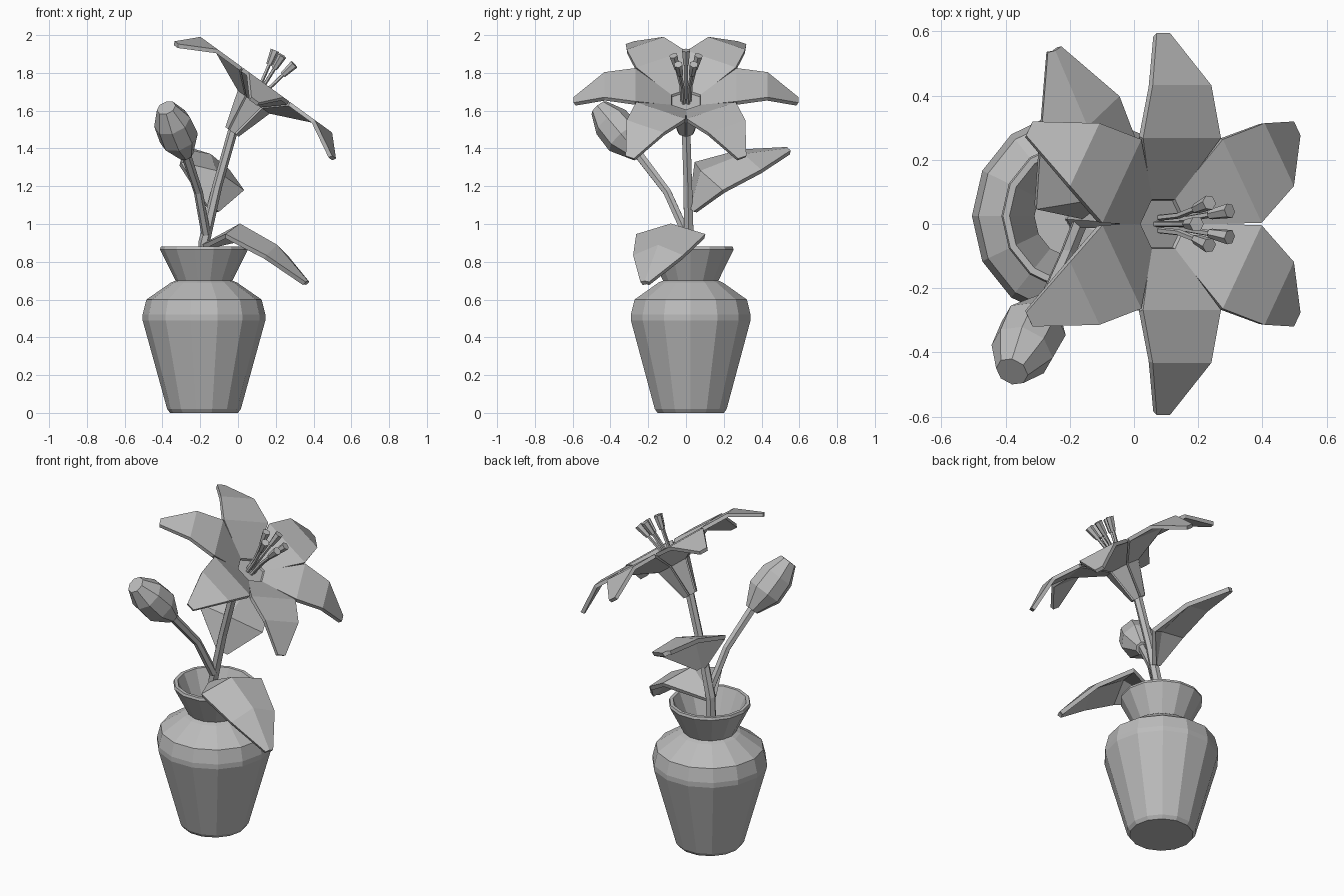
import bpy, bmesh
from math import sin, cos, pi, radians
from mathutils import Vector

cube = bpy.data.objects.get("Cube")
if cube:
    bpy.data.objects.remove(cube, do_unlink=True)

grey = bpy.data.materials.new("plain grey")
grey.use_nodes = True
shade = (0.5, 0.5, 0.5, 1)
grey.diffuse_color = shade
grey.node_tree.nodes["Principled BSDF"].inputs["Base Color"].default_value = shade


def finish(name, bm, thickness=0):
    bmesh.ops.recalc_face_normals(bm, faces=bm.faces)
    mesh = bpy.data.meshes.new(name)
    bm.to_mesh(mesh)
    bm.free()
    mesh.materials.append(grey)
    obj = bpy.data.objects.new(name, mesh)
    bpy.context.collection.objects.link(obj)
    if thickness:
        mod = obj.modifiers.new("thickness", "SOLIDIFY")
        mod.thickness = thickness
        mod.offset = 0
    return obj


def tube(name, path, radii, sides, axis=None):
    """Closed stack of rings, all square to one axis."""
    path = [Vector(p) for p in path]
    axis = Vector(axis or path[-1] - path[0]).normalized()
    side = Vector((1, 0, 0))
    side = (side - axis * side.dot(axis)).normalized()
    up = axis.cross(side)
    bm = bmesh.new()
    rings = []
    for p, r in zip(path, radii):
        turn = [2 * pi * i / sides for i in range(sides)]
        rings.append([bm.verts.new(p + r * (side * cos(a) + up * sin(a))) for a in turn])
    for low, high in zip(rings, rings[1:]):
        for i in range(sides):
            j = (i + 1) % sides
            bm.faces.new((low[i], low[j], high[j], high[i]))
    bm.faces.new(rings[0])
    bm.faces.new(rings[-1])
    return finish(name, bm)


def sheet(name, rows, thickness):
    """Strip of quads through rows of points, thickened."""
    bm = bmesh.new()
    grid = [[bm.verts.new(p) for p in row] for row in rows]
    for a, b in zip(grid, grid[1:]):
        for i in range(len(a) - 1):
            bm.faces.new((a[i], a[i + 1], b[i + 1], b[i]))
    return finish(name, bm, thickness)


# Vase: outer wall, lip, inner wall down to the neck floor
profile = [(0.18, 0), (0.195, 0.02), (0.325, 0.49), (0.325, 0.52), (0.305, 0.6),
           (0.175, 0.69), (0.15, 0.7), (0.233, 0.865), (0.228, 0.88),
           (0.208, 0.88), (0.13, 0.7), (0.17, 0.6)]
tube("vase", [(-0.18, 0.025, z) for r, z in profile], [r for r, z in profile],
     14, (0, 0, 1))

# Stems
tube("main_stem", [(-0.185, 0.015, 0.6), (-0.18, 0.015, 0.9), (-0.11, 0.01, 1.2),
                   (-0.025, 0, 1.5)], [0.03, 0.03, 0.026, 0.026], 6)
tube("bud_stem", [(-0.17, 0, 0.95), (-0.21, -0.1, 1.17), (-0.28, -0.26, 1.38)],
     [0.025, 0.024, 0.027], 6)

# Closed bud
base, tip = Vector((-0.275, -0.25, 1.365)), Vector((-0.38, -0.46, 1.615))
tube("bud", [base.lerp(tip, t) for t in (0, 0.36, 0.7, 1)],
     [0.04, 0.105, 0.1, 0.052], 8)

# Leaves: ridge points, with sides dropping away from the ridge
WIDTHS = (0.03, 0.195, 0.14, 0.022)
DROPS = (0.01, 0.055, 0.055, 0.005)


def leaf(name, ridge, side, normal):
    side, normal = Vector(side).normalized(), Vector(normal).normalized()
    rows = []
    for p, w, d in zip(ridge, WIDTHS, DROPS):
        p = Vector(p)
        rows.append([p - side * w - normal * d, p, p + side * w - normal * d])
    sheet(name, rows, 0.025)


leaf("front_leaf", [(-0.17, 0, 0.89), (0.01, -0.08, 0.99), (0.2, -0.145, 0.88),
                    (0.36, -0.215, 0.69)], (0.39, 0.92, 0), (0, 0, 1))
leaf("back_leaf", [(-0.13, 0.03, 1.08), (-0.12, 0.085, 1.275), (-0.15, 0.305, 1.36),
                   (-0.25, 0.54, 1.39)], (0.86, 0.38, -0.38), (0.37, -0.7, 0.5))

# Flower frame, leaning towards +x
TILT = radians(36)
CENTRE = Vector((-0.03, 0, 1.49))
ACROSS = Vector((cos(TILT), 0, -sin(TILT)))
AXIS = Vector((sin(TILT), 0, cos(TILT)))
BACK = Vector((0, 1, 0))


def flower_point(angle, r, height, offset=0):
    out = ACROSS * cos(angle) + BACK * sin(angle)
    along = BACK * cos(angle) - ACROSS * sin(angle)
    return CENTRE + out * r + along * offset + AXIS * height


# Six petals: radius, height, half width
petal = [(0.03, 0, 0.017), (0.085, 0.2, 0.048), (0.27, 0.295, 0.15),
         (0.43, 0.295, 0.113), (0.59, 0.197, 0.025)]
for k in range(6):
    a = radians(30 + 60 * k)
    sheet(f"petal_{k + 1}", [[flower_point(a, r, h, -w), flower_point(a, r, h, w)]
                             for r, h, w in petal], 0.022)

tube("throat", [CENTRE, CENTRE + AXIS * 0.195], [0.03, 0.085], 6, AXIS)

# Five stamens: thin filament and thicker anther
for k in range(5):
    a = radians(36 + 72 * k)
    tube(f"filament_{k + 1}", [flower_point(a, 0.02, 0.18), flower_point(a, 0.028, 0.3),
                               flower_point(a, 0.055, 0.42)], [0.01] * 3, 5)
    tube(f"anther_{k + 1}", [flower_point(a, 0.05, 0.4), flower_point(a, 0.07, 0.48)],
         [0.016, 0.024], 6)
